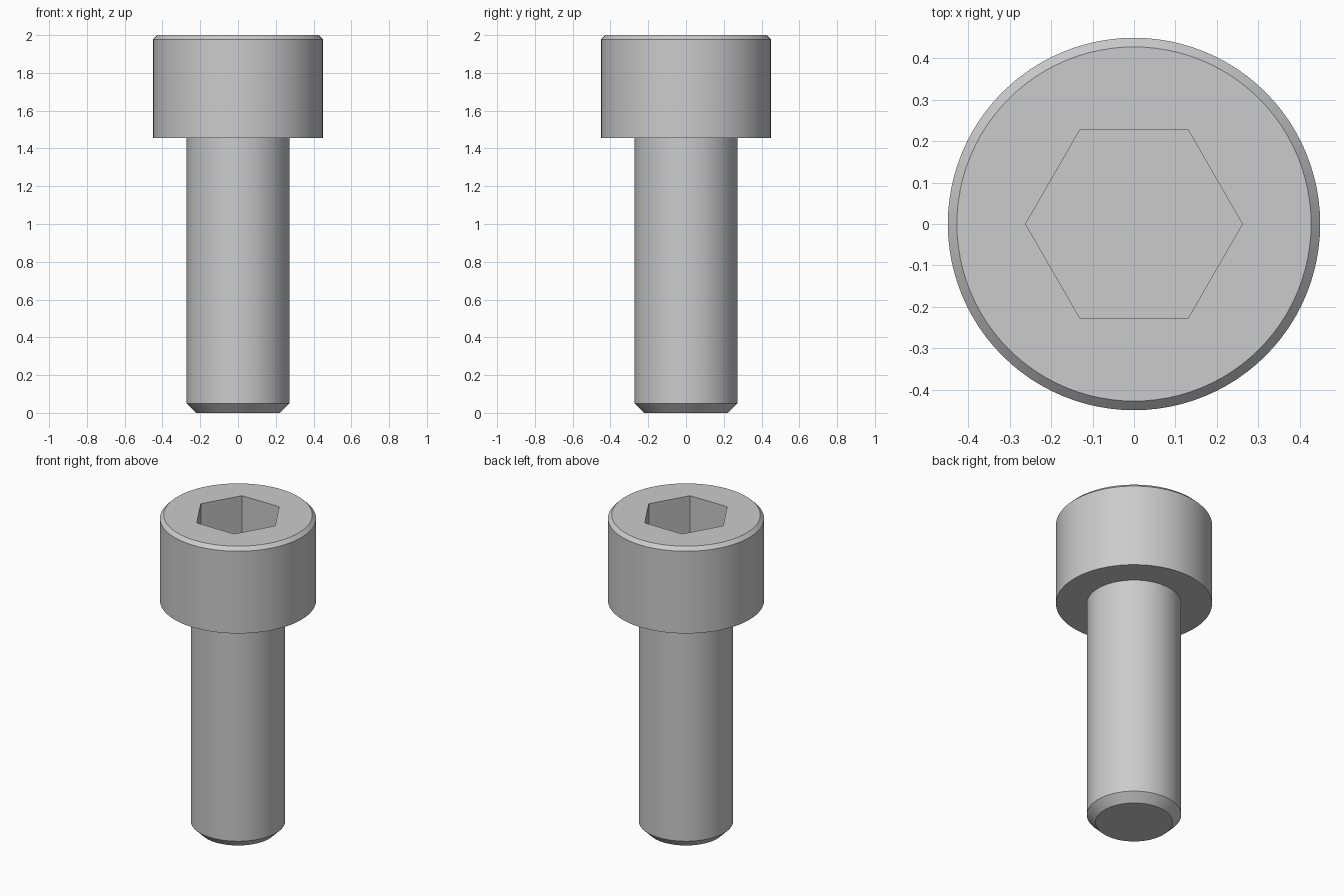
import bpy
import math

cube = bpy.data.objects.get("Cube")
if cube:
    bpy.data.objects.remove(cube, do_unlink=True)

SEGMENTS = 96
SOCKET_RADIUS = 0.262
SOCKET_DEPTH = 0.27
HEIGHT = 2.0

steel = bpy.data.materials.new("plain_steel_grey")
steel.use_nodes = True
grey = (0.6, 0.6, 0.6, 1.0)
steel.diffuse_color = grey
steel.node_tree.nodes["Principled BSDF"].inputs["Base Color"].default_value = grey


def lathe(name, profile, sides):
    """Closed solid of revolution from (radius, z) points, bottom to top."""
    verts = [(r * math.cos(math.tau * i / sides), r * math.sin(math.tau * i / sides), z)
             for r, z in profile for i in range(sides)]
    faces = [tuple(reversed(range(sides)))]
    for ring in range(len(profile) - 1):
        low, high = ring * sides, (ring + 1) * sides
        for i in range(sides):
            j = (i + 1) % sides
            faces.append((low + i, low + j, high + j, high + i))
    faces.append(tuple(range(len(verts) - sides, len(verts))))
    mesh = bpy.data.meshes.new(name)
    mesh.from_pydata(verts, [], faces)
    mesh.materials.append(steel)
    obj = bpy.data.objects.new(name, mesh)
    bpy.context.collection.objects.link(obj)
    return obj


# Shank with chamfered tip, and cylindrical head with a chamfered rim
screw = lathe("cap_screw_body", [
    (0.222, 0.0), (0.272, 0.05), (0.272, 1.455),
    (0.45, 1.455), (0.45, 1.978), (0.428, HEIGHT),
], SEGMENTS)

# Hexagonal drive socket, corners pointing to the sides
cutter = lathe("hex_socket_cutter", [
    (SOCKET_RADIUS, HEIGHT - SOCKET_DEPTH), (SOCKET_RADIUS, HEIGHT + 0.1),
], 6)
cutter.hide_render = True

cut = screw.modifiers.new("hex_socket", "BOOLEAN")
cut.operation = "DIFFERENCE"
cut.solver = "EXACT"
cut.object = cutter

bpy.ops.object.select_all(action="DESELECT")
screw.select_set(True)
bpy.context.view_layer.objects.active = screw
bpy.ops.object.modifier_apply(modifier=cut.name)
bpy.data.objects.remove(cutter, do_unlink=True)

# Smooth round sides, crisp chamfers and socket
bpy.ops.object.shade_smooth_by_angle(angle=math.radians(30))
